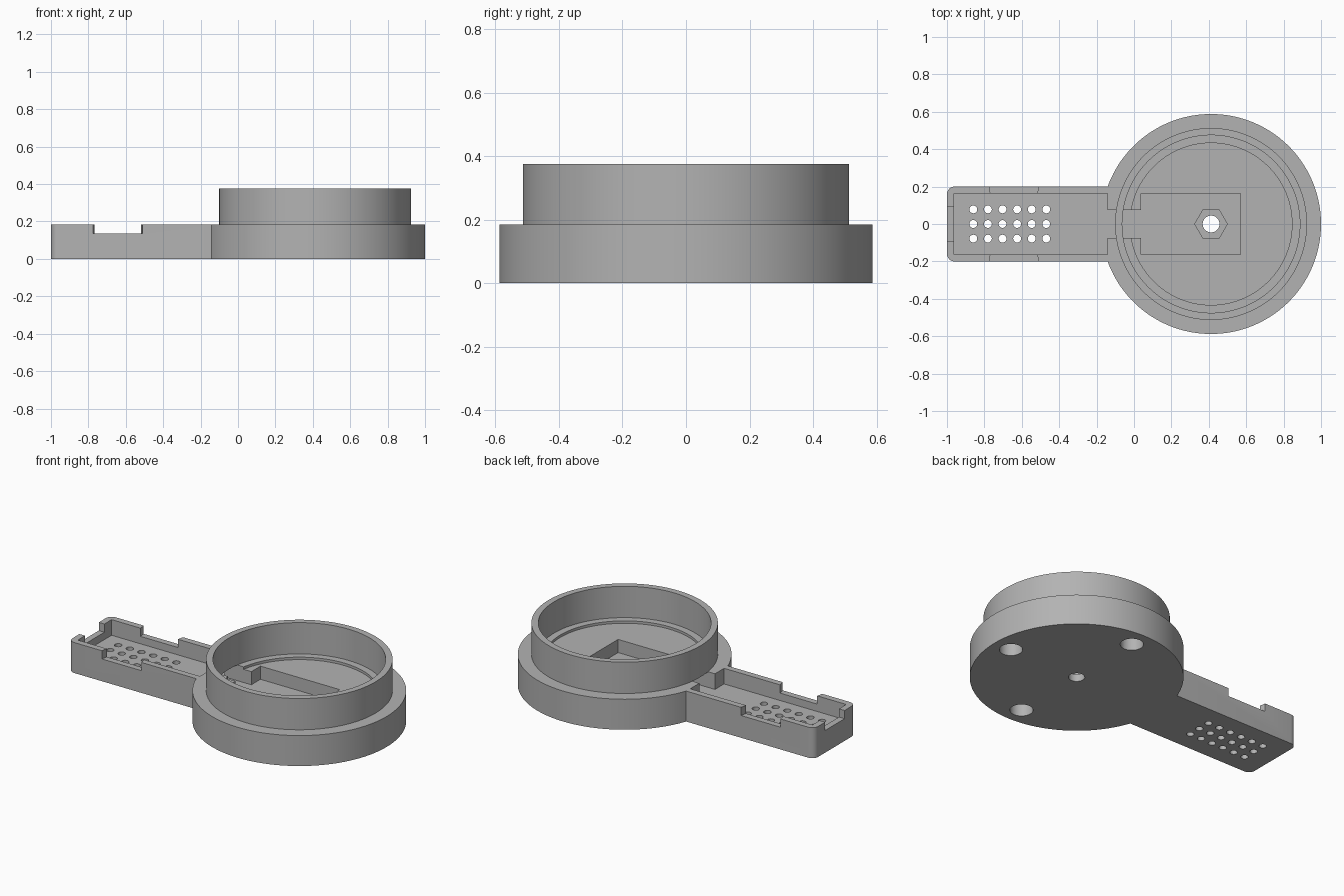
import bpy, bmesh
from math import pi, sin, cos, asin

cube = bpy.data.objects.get("Cube")
if cube:
    bpy.data.objects.remove(cube, do_unlink=True)

# One plain grey plastic
GREY = (0.45, 0.45, 0.45, 1)
grey = bpy.data.materials.new("grey plastic")
grey.use_nodes = True
grey.diffuse_color = GREY
for node in grey.node_tree.nodes:
    if node.type == "BSDF_PRINCIPLED":
        node.inputs["Base Color"].default_value = GREY

CX = 0.412        # centre of the round part
DISC_R = 0.588
DECK = 0.185      # top of the base
FLOOR = 0.09      # bottom of the slot
NOTCH = 0.135     # bottom of the wall notches
ARM_W = 0.2       # half width of the arm


def arc(x, y, r, start, end, n):
    return [(x + r * cos(start + (end - start) * i / n),
             y + r * sin(start + (end - start) * i / n)) for i in range(n + 1)]


def circle(x, y, r, n=32):
    return arc(x, y, r, 0, 2 * pi, n)[:-1]


def mirrored(half):
    """Close a half outline by mirroring it in y."""
    return half + [(x, -y) for x, y in reversed(half)]


def prism(name, outline, z0, z1):
    bm = bmesh.new()
    face = bm.faces.new([bm.verts.new((x, y, z0)) for x, y in outline])
    result = bmesh.ops.extrude_face_region(bm, geom=[face])
    top = [v for v in result["geom"] if isinstance(v, bmesh.types.BMVert)]
    bmesh.ops.translate(bm, vec=(0, 0, z1 - z0), verts=top)
    bmesh.ops.recalc_face_normals(bm, faces=bm.faces)
    mesh = bpy.data.meshes.new(name)
    bm.to_mesh(mesh)
    bm.free()
    mesh.materials.append(grey)
    obj = bpy.data.objects.new(name, mesh)
    bpy.context.scene.collection.objects.link(obj)
    return obj


def activate(obj):
    bpy.ops.object.select_all(action="DESELECT")
    obj.select_set(True)
    bpy.context.view_layer.objects.active = obj


def cut(target, outline, z0, z1):
    cutter = prism("cutter", outline, z0, z1)
    cutter.hide_render = True
    mod = target.modifiers.new("cut", "BOOLEAN")
    mod.operation = "DIFFERENCE"
    mod.solver = "EXACT"
    mod.object = cutter
    activate(target)
    bpy.ops.object.modifier_apply(modifier=mod.name)
    bpy.data.objects.remove(cutter, do_unlink=True)


# Base: round disc and arm with rounded end corners in one outline
join = pi - asin(ARM_W / DISC_R)
corner = 0.04
half = arc(CX, 0, DISC_R, 0, join, 64)[1:]
half += arc(-1 + corner, ARM_W - corner, corner, pi / 2, pi, 6)
base = prism("base", [(CX + DISC_R, 0)] + mirrored(half), 0, DECK)

# Shallow round recess in the disc
cut(base, circle(CX, 0, 0.433, 128), 0.17, 0.4)

# Slot: arm tray, narrow channel and disc pocket
slot = [(-0.9625, 0.1625), (-0.142, 0.1625), (-0.142, 0.075),
        (0.037, 0.075), (0.037, 0.1625), (0.57, 0.1625)]
cut(base, mirrored(slot), FLOOR, 0.4)

# Hexagonal nut seat with a bolt hole
cut(base, circle(CX, 0, 0.087, 6), 0.045, 0.15)
cut(base, circle(CX, 0, 0.045), -0.1, 0.15)

# Notches in the side walls, flared outwards, and in the end wall
for side in (1, -1):
    notch = [(-0.765, 0.15), (-0.52, 0.15), (-0.505, 0.22), (-0.778, 0.22)]
    cut(base, [(x, side * y) for x, y in notch], NOTCH, 0.4)
cut(base, mirrored([(-1.05, 0.093), (-0.95, 0.093)]), NOTCH, 0.4)

# Grid of through holes in the arm
for col in range(6):
    for row in (-1, 0, 1):
        cut(base, circle(-0.859 + 0.078 * col, 0.078 * row, 0.021, 20), -0.1, 0.15)

# Three blind sockets underneath
for turn in (-pi / 2, 0, pi / 2):
    cut(base, circle(CX + 0.472 * cos(turn), 0.472 * sin(turn), 0.064), -0.1, 0.08)

# Collar standing on the disc
collar = prism("collar", circle(CX, 0, 0.513, 128), DECK, 0.375)
cut(collar, circle(CX, 0, 0.475, 128), 0.1, 0.5)

for part in (base, collar):
    activate(part)
    bpy.ops.object.shade_smooth_by_angle(angle=pi / 6)
